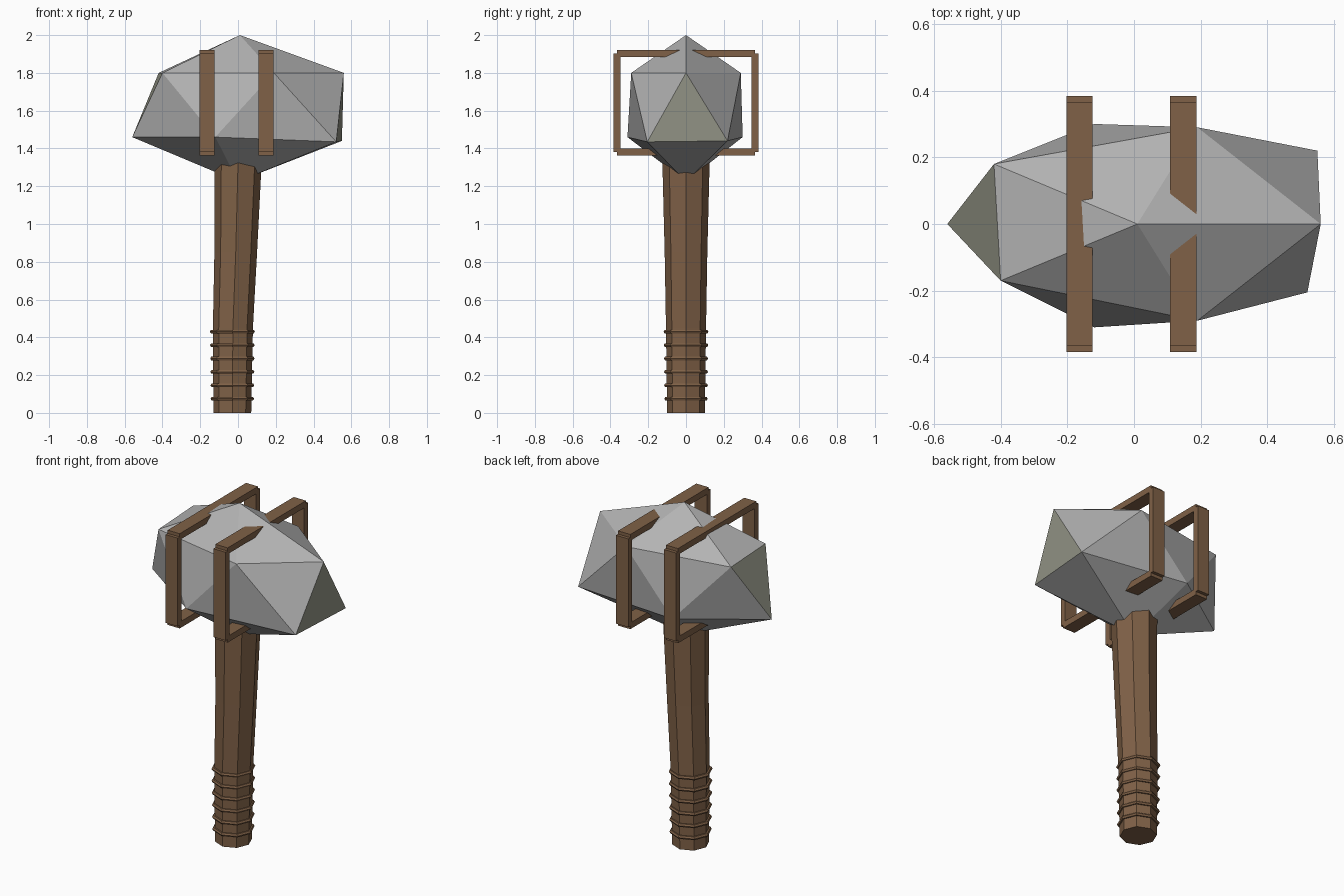
import bpy, bmesh, math
from mathutils import Vector

if "Cube" in bpy.data.objects:
    bpy.data.objects.remove(bpy.data.objects["Cube"])


def material(name, rgb):
    m = bpy.data.materials.new(name)
    m.diffuse_color = (*rgb, 1)
    m.use_nodes = True
    m.node_tree.nodes["Principled BSDF"].inputs["Base Color"].default_value = m.diffuse_color
    return m


STONE = material("grey stone", (0.45, 0.45, 0.45))
CHIPPED = material("mossy stone", (0.30, 0.305, 0.245))
WOOD = material("brown wood", (0.215, 0.12, 0.063))


def mesh_object(name, verts, faces, *mats):
    me = bpy.data.meshes.new(name)
    me.from_pydata(verts, [], faces)
    bm = bmesh.new()
    bm.from_mesh(me)
    bmesh.ops.recalc_face_normals(bm, faces=bm.faces)
    bm.to_mesh(me)
    bm.free()
    ob = bpy.data.objects.new(name, me)
    bpy.context.collection.objects.link(ob)
    for m in mats:
        me.materials.append(m)
    return ob


def box(name, lo, hi):
    bpy.ops.mesh.primitive_cube_add(size=1)
    ob = bpy.context.object
    ob.name = name
    lo, hi = Vector(lo), Vector(hi)
    for v in ob.data.vertices:
        v.co = [(lo[i] + hi[i]) / 2 + v.co[i] * (hi[i] - lo[i]) for i in range(3)]
    ob.data.materials.append(WOOD)
    return ob


# Stone head: a stretched, uneven 20-sided rock (tip, two rings of five, bottom)
upper = [(0.56, 0, 1.80), (0.19, 0.29, 1.80), (-0.42, 0.18, 1.80),
         (-0.40, -0.17, 1.80), (0.19, -0.29, 1.80)]
lower = [(0.55, 0.22, 1.44), (-0.12, 0.30, 1.46), (-0.56, 0, 1.46),
         (-0.12, -0.31, 1.46), (0.52, -0.205, 1.435)]
verts = [(0.01, 0, 2.0)] + upper + lower + [(0, 0, 1.225)]
faces = []
for i in range(5):
    j = (i + 1) % 5
    faces += [(0, 1 + i, 1 + j), (1 + i, 6 + i, 1 + j),
              (1 + j, 6 + i, 6 + j), (11, 6 + j, 6 + i)]
head = mesh_object("stone_head", verts, faces, STONE, CHIPPED)
# The two striking faces point along x
for p in head.data.polygons:
    if abs(p.normal.x) > 0.8:
        p.material_index = 1

# Handle: eight-sided, slightly leaning and widening towards the head
sections = [(0, -0.03, 0.10), (0.45, -0.027, 0.106),
            (0.85, -0.012, 0.113), (1.40, 0.002, 0.127)]  # z, centre x, radius
verts = [(cx + r * math.cos(k * math.pi / 4), r * math.sin(k * math.pi / 4), z)
         for z, cx, r in sections for k in range(8)]
faces = [tuple(range(8)), tuple(range(24, 32))]
for s in range(3):
    for k in range(8):
        a, b = s * 8 + k, s * 8 + (k + 1) % 8
        faces.append((a, b, b + 8, a + 8))
mesh_object("handle", verts, faces, WOOD)

# Grip rings around the lower handle
for n in range(6):
    bpy.ops.mesh.primitive_torus_add(
        location=(-0.03, 0, 0.075 + n * 0.071), major_segments=8,
        minor_segments=6, major_radius=0.104 + n * 0.0008, minor_radius=0.011)
    ring = bpy.context.object
    ring.name = f"grip_ring_{n + 1}"
    ring.data.materials.append(WOOD)

# Two rectangular bands framing the head
for side, x0, x1 in (("left", -0.203, -0.125), ("right", 0.108, 0.188)):
    for part, z0, z1 in (("top", 1.885, 1.922), ("bottom", 1.363, 1.40)):
        box(f"{side}_band_{part}", (x0, -0.365, z0), (x1, 0.365, z1))
    for part, y0, y1 in (("front", -0.384, -0.348), ("back", 0.348, 0.384)):
        box(f"{side}_band_{part}", (x0, y0, 1.382), (x1, y1, 1.903))
